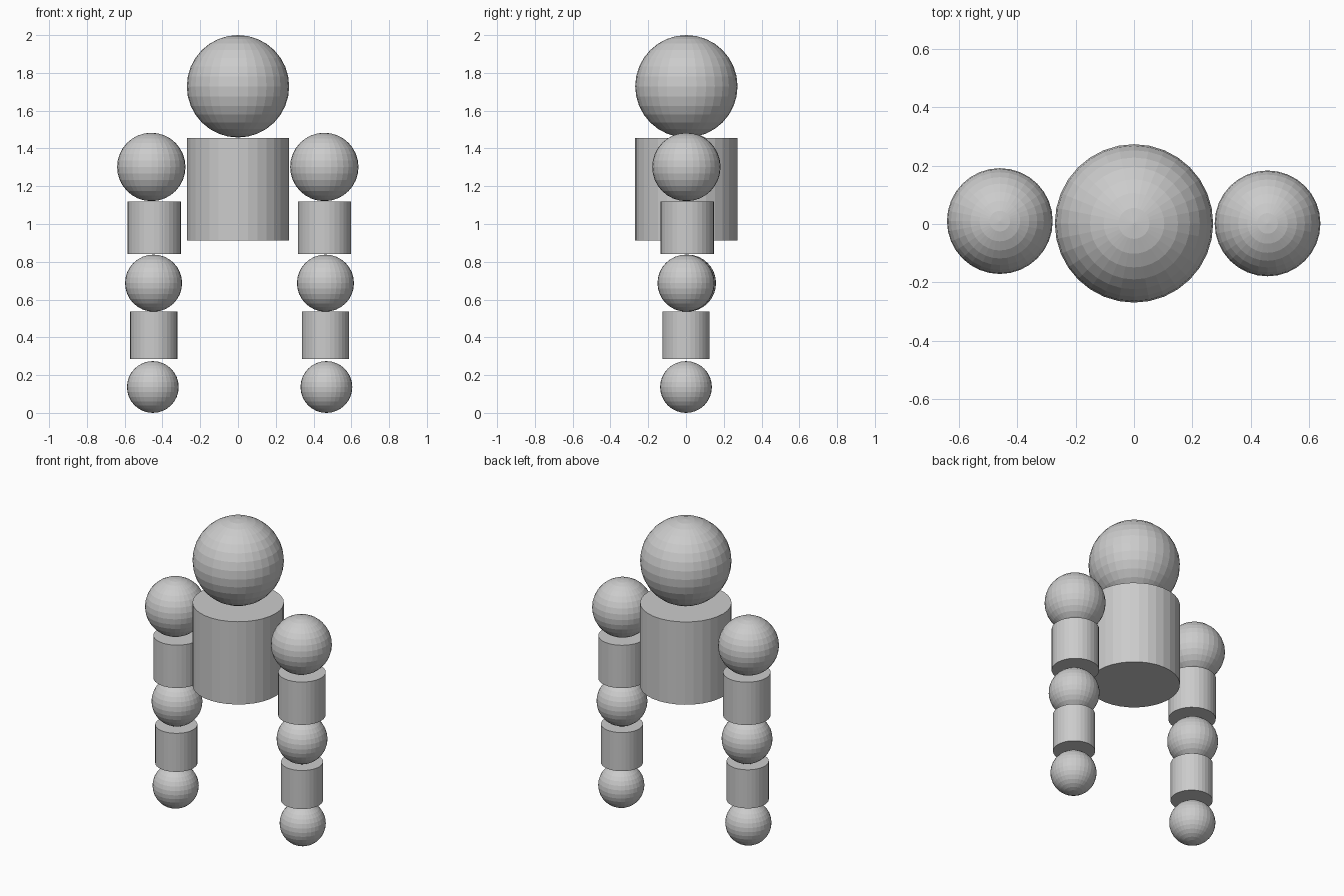
import bpy

if "Cube" in bpy.data.objects:
    bpy.data.objects.remove(bpy.data.objects["Cube"])

grey = bpy.data.materials.new("plain_grey")
grey.diffuse_color = (0.6, 0.6, 0.6, 1)
grey.use_nodes = True
grey.node_tree.nodes["Principled BSDF"].inputs["Base Color"].default_value = grey.diffuse_color


def finish(name):
    ob = bpy.context.object
    ob.name = name
    ob.data.materials.append(grey)


def ball(name, x, y, z, r):
    bpy.ops.mesh.primitive_uv_sphere_add(segments=32, ring_count=16, radius=r, location=(x, y, z))
    finish(name)


def tube(name, x, y, z0, z1, r):
    bpy.ops.mesh.primitive_cylinder_add(vertices=32, radius=r, depth=z1 - z0,
                                        location=(x, y, (z0 + z1) / 2))
    finish(name)


# Head and torso
ball("head", 0, 0.002, 1.729, 0.271)
tube("torso", 0, 0.002, 0.913, 1.454, 0.271)

# Arms: (x, y) of shoulder, upper arm, elbow, forearm, hand; slightly uneven per side
arms = {
    "right": [(0.457, 0.002), (0.458, 0.006), (0.463, 0.0), (0.463, 0.0), (0.468, 0.0)],
    "left": [(-0.459, 0.01), (-0.444, 0.006), (-0.447, 0.008), (-0.446, 0.0), (-0.451, 0.0)],
}
for side, (shoulder, upper, elbow, fore, hand) in arms.items():
    ball(side + "_shoulder", *shoulder, 1.302, 0.181)
    tube(side + "_upper_arm", *upper, 0.84, 1.12, 0.141)
    ball(side + "_elbow", *elbow, 0.687, 0.151)
    tube(side + "_forearm", *fore, 0.286, 0.538, 0.125)
    ball(side + "_hand", *hand, 0.137, 0.137)
